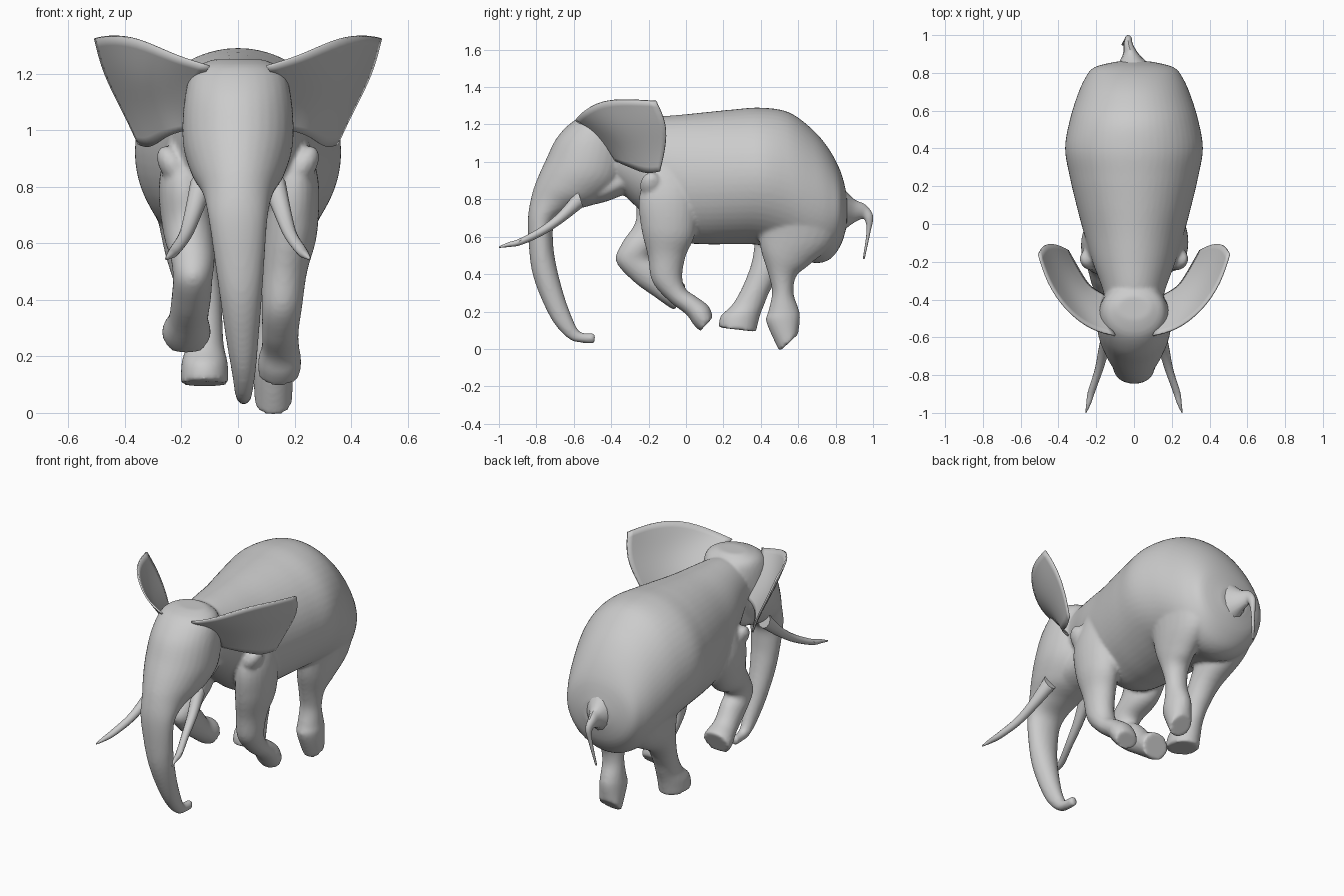
import bpy, bmesh, math
from mathutils import Vector


def finish(bm, name, angle=40):
    bmesh.ops.recalc_face_normals(bm, faces=bm.faces)
    me = bpy.data.meshes.new(name)
    bm.to_mesh(me)
    bm.free()
    me.shade_smooth()
    me.set_sharp_from_angle(angle=math.radians(angle))
    ob = bpy.data.objects.new(name, me)
    bpy.context.collection.objects.link(ob)
    return ob


def spline(a, b, c, d, t):
    return 0.5 * (2 * b + (c - a) * t + (2 * a - 5 * b + 4 * c - d) * t * t
                  + (3 * b - a - 3 * c + d) * t ** 3)


def loft(name, rows, n=24, steps=5, mirror=1):
    """Each row: two opposite side-view outline points (y,z,y,z), half width, x."""
    last = len(rows) - 1
    dense = []
    for i in range(last):
        q = [rows[min(max(i + k, 0), last)] for k in (-1, 0, 1, 2)]
        for s in range(steps):
            dense.append([spline(*v, s / steps) for v in zip(*q)])
    dense.append(rows[-1])
    bm = bmesh.new()
    rings = []
    for y1, z1, y2, z2, w, x in dense:
        ring = []
        for k in range(n):
            a = math.tau * k / n
            c, s = math.cos(a), math.sin(a)
            ring.append(bm.verts.new((mirror * (x + w * s),
                                      (y1 + y2) / 2 + c * (y1 - y2) / 2,
                                      (z1 + z2) / 2 + c * (z1 - z2) / 2)))
        rings.append(ring)
    for r, q in zip(rings, rings[1:]):
        for k in range(n):
            j = (k + 1) % n
            bm.faces.new((r[k], r[j], q[j], q[k]))
    bm.faces.new(rings[0])
    bm.faces.new(rings[-1])
    return finish(bm, name)


# Barrel body: y, top, bottom, half width
profile = [(-.50, 1.20, .98, .13), (-.35, 1.23, .84, .165), (-.2, 1.24, .70, .22),
           (-.05, 1.25, .58, .265), (.1, 1.265, .56, .305), (.25, 1.28, .56, .34),
           (.4, 1.29, .555, .365), (.55, 1.265, .51, .34), (.68, 1.17, .46, .30),
           (.77, 1.06, .48, .26), (.83, .94, .56, .21), (.86, .82, .66, .09)]
body = loft("body", [(y, t, y, b, w, 0) for y, t, b, w in profile], n=56)
skin = [body]

# Head running into the trunk
skin.append(loft("head_and_trunk", [
    (-.51, 1.25, -.38, 1.25, .09, 0), (-.60, 1.22, -.32, 1.20, .16, 0),
    (-.69, 1.13, -.30, 1.08, .19, 0), (-.75, 1.01, -.33, .90, .195, 0),
    (-.795, .91, -.45, .79, .165, 0), (-.825, .82, -.60, .74, .125, 0),
    (-.845, .70, -.70, .68, .105, 0), (-.84, .55, -.71, .56, .09, .005),
    (-.82, .40, -.69, .43, .075, .01), (-.765, .25, -.65, .28, .058, .015),
    (-.70, .13, -.61, .17, .043, .02), (-.62, .05, -.575, .10, .032, .02),
    (-.55, .032, -.54, .085, .027, .02), (-.487, .03, -.487, .085, .023, .02)], n=32))

# Lower jaw
skin.append(loft("lower_jaw", [
    (-.30, 1.0, -.30, .84, .12, 0), (-.45, .92, -.42, .79, .13, 0),
    (-.57, .86, -.55, .76, .09, 0), (-.65, .80, -.64, .75, .04, 0)]))

# Front legs: one reaching down, one folded
skin.append(loft("front_leg_left", [
    (-.18, 1.0, .0, 1.0, .06, .18), (-.25, .82, .06, .82, .09, .195),
    (-.24, .65, .05, .62, .095, .185), (-.205, .50, .0, .50, .08, .165),
    (-.18, .36, -.02, .39, .072, .155), (-.09, .255, .0, .32, .065, .15),
    (.0, .185, .055, .28, .067, .15), (.04, .13, .12, .23, .077, .147),
    (.075, .095, .145, .17, .072, .145)]))
skin.append(loft("front_leg_right", [
    (-.18, 1.0, .0, 1.0, .06, -.18), (-.26, .82, .04, .80, .09, -.19),
    (-.27, .68, -.04, .60, .09, -.175), (-.34, .57, -.17, .52, .078, -.16),
    (-.375, .47, -.18, .48, .07, -.16), (-.28, .36, -.15, .46, .07, -.165),
    (-.17, .28, -.09, .39, .07, -.175), (-.10, .23, -.03, .36, .085, -.182),
    (-.06, .205, .0, .345, .085, -.182)]))

# Hind legs: one pushing off, one swinging forward
skin.append(loft("hind_leg_left", [
    (.47, .95, .70, .95, .06, .19), (.39, .80, .80, .80, .10, .195),
    (.39, .63, .79, .58, .10, .165), (.40, .53, .66, .45, .085, .15),
    (.44, .40, .59, .39, .07, .135), (.46, .30, .575, .30, .063, .128),
    (.44, .20, .60, .22, .067, .125), (.43, .14, .61, .17, .071, .125),
    (.50, -.014, .60, .08, .066, .125)]))
skin.append(loft("hind_leg_right", [
    (.47, .95, .70, .95, .06, -.19), (.38, .80, .80, .80, .10, -.195),
    (.37, .63, .74, .56, .10, -.165), (.355, .48, .53, .42, .083, -.14),
    (.31, .35, .455, .32, .07, -.125), (.25, .24, .42, .24, .068, -.118),
    (.185, .175, .395, .175, .082, -.118), (.175, .115, .375, .092, .085, -.118)]))

# Tail
loft("tail", [
    (.84, .86, .84, .63, .09, 0), (.90, .80, .89, .67, .045, -.015),
    (.96, .77, .94, .695, .025, -.03), (1.0, .71, .96, .68, .018, -.03),
    (.985, .62, .965, .62, .012, -.04), (.955, .48, .945, .48, .006, -.06)], n=12)

# Paired parts: tusks, ears, shoulder folds
ear_rows = [
    [(.10, -.59, 1.225), (.22, -.565, 1.26), (.36, -.46, 1.33), (.46, -.31, 1.335), (.505, -.16, 1.325)],
    [(.15, -.50, 1.16), (.27, -.455, 1.18), (.37, -.37, 1.20), (.44, -.23, 1.21), (.475, -.10, 1.20)],
    [(.16, -.42, 1.07), (.26, -.37, 1.08), (.33, -.29, 1.08), (.38, -.19, 1.075), (.405, -.11, 1.07)],
    [(.15, -.38, 1.01), (.23, -.34, .99), (.27, -.28, .965), (.31, -.21, .935), (.35, -.14, .95)]]
for side, m in (("left", 1), ("right", -1)):
    loft("tusk_" + side, [
        (-.58, .85, -.55, .76, .04, .13), (-.68, .73, -.66, .675, .03, .16),
        (-.78, .65, -.77, .605, .023, .187), (-.89, .59, -.885, .555, .02, .225),
        (-.95, .57, -.95, .545, .013, .24), (-1.0, .548, -1.0, .54, .003, .255)],
        n=10, mirror=m)

    bm = bmesh.new()
    grid = [[bm.verts.new((m * x, y, z)) for x, y, z in r] for r in ear_rows]
    for r, q in zip(grid, grid[1:]):
        for k in range(len(r) - 1):
            bm.faces.new((r[k], r[k + 1], q[k + 1], q[k]))
    ear = finish(bm, "ear_" + side, 60)
    sub = ear.modifiers.new("round", "SUBSURF")
    sub.levels = sub.render_levels = 2
    sub.boundary_smooth = "PRESERVE_CORNERS"
    thick = ear.modifiers.new("thickness", "SOLIDIFY")
    thick.thickness, thick.offset = .01, 0

    bm = bmesh.new()
    bmesh.ops.create_icosphere(bm, subdivisions=3, radius=1)
    for v in bm.verts:
        v.co = Vector((m * (.225 + v.co.x * .055 + v.co.z * .03),
                       -.185 + v.co.y * .06, .87 + v.co.z * .075))
    skin.append(finish(bm, "shoulder_fold_" + side))

# Fuse trunk, head and legs into one continuous skin
bpy.ops.object.select_all(action="DESELECT")
for ob in skin:
    ob.select_set(True)
bpy.context.view_layer.objects.active = body
bpy.ops.object.join()
fuse = body.modifiers.new("fuse", "REMESH")
fuse.mode, fuse.voxel_size, fuse.use_smooth_shade = "VOXEL", .011, True
soft = body.modifiers.new("soften", "SMOOTH")
soft.factor, soft.iterations = .5, 4
